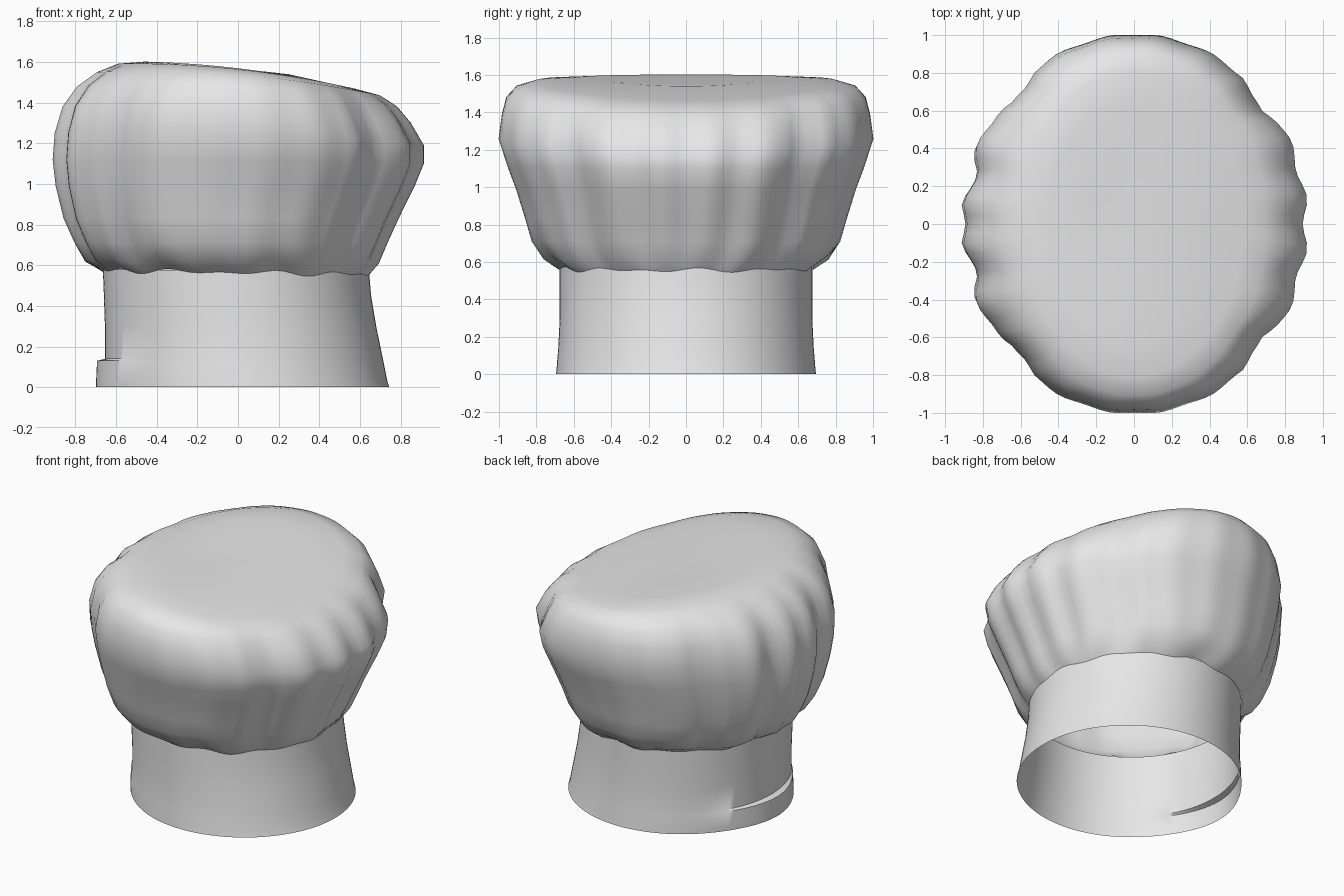
import bpy
import bmesh
from math import sin, cos, pi, exp

if "Cube" in bpy.data.objects:
    bpy.data.objects.remove(bpy.data.objects["Cube"], do_unlink=True)

SEGMENTS = 120

cloth = bpy.data.materials.new("white cloth")
cloth.use_nodes = True
cloth.diffuse_color = (0.8, 0.8, 0.8, 1)
cloth.node_tree.nodes["Principled BSDF"].inputs["Base Color"].default_value = (0.8, 0.8, 0.8, 1)


def pleat(a):
    """Depth of the gathered folds around the puff, strongest at the sides."""
    side = 0.2 + 0.8 * cos(a) ** 2
    depth = 0.035 * side * (0.5 + 0.5 * cos(20 * a + 0.5 * sin(4 * a)))
    for angle, amount in ((0.74, 0.045), (2.35, 0.045), (2.9, 0.03)):
        for c in (angle, -angle):
            depth += amount * exp(-((cos(a - c) - 1) / 0.006) ** 2)
    return depth


def loft(name, rings, ripple=0, flap=0, cap=None):
    """Skin tilted oval rings: left x, left z, right x, right z, half depth, fold strength, mid rise."""
    bm = bmesh.new()
    loops = []
    for n, (x0, z0, x1, z1, depth, fold, rise) in enumerate(rings):
        loop = []
        for i in range(SEGMENTS):
            a = 2 * pi * i / SEGMENTS
            t = 0.5 + 0.5 * cos(a)
            k = 1 - fold * pleat(a)
            if n < 3:
                k += flap * max(0, -cos(a)) ** 10
            mid, half = (x0 + x1) / 2, (x1 - x0) / 2
            z = z0 + (z1 - z0) * t + rise * sin(a) ** 2
            if n < 2:
                z += ripple * (sin(14 * a) + sin(9 * a + 1))
            loop.append(bm.verts.new((mid + half * k * cos(a), depth * k * sin(a), z)))
        loops.append(loop)
    for low, high in zip(loops, loops[1:]):
        for i in range(SEGMENTS):
            j = (i + 1) % SEGMENTS
            bm.faces.new((low[i], low[j], high[j], high[i]))
    if cap:
        tip = bm.verts.new(cap)
        for i in range(SEGMENTS):
            bm.faces.new((loops[-1][i], loops[-1][(i + 1) % SEGMENTS], tip))
    mesh = bpy.data.meshes.new(name)
    bm.to_mesh(mesh)
    bm.free()
    mesh.materials.append(cloth)
    obj = bpy.data.objects.new(name, mesh)
    bpy.context.collection.objects.link(obj)
    bpy.ops.object.select_all(action="DESELECT")
    obj.select_set(True)
    bpy.context.view_layer.objects.active = obj
    bpy.ops.object.shade_smooth_by_angle(angle=0.8)


# Head band, flared to the left, with a lifted hem flap on the right side
loft("head_band", [
    (-0.66, 0, 0.745, 0, 0.695, 0, 0),
    (-0.66, 0.03, 0.735, 0.03, 0.692, 0, 0),
    (-0.656, 0.13, 0.715, 0.13, 0.684, 0, 0),
    (-0.655, 0.14, 0.713, 0.14, 0.683, 0, 0),
    (-0.655, 0.3, 0.68, 0.3, 0.675, 0, 0),
    (-0.66, 0.45, 0.655, 0.45, 0.675, 0, 0),
    (-0.665, 0.58, 0.645, 0.57, 0.675, 0, 0),
], flap=0.055)

# Gathered puff with a sloping, softly flattened crown
loft("puffed_crown", [
    (-0.665, 0.575, 0.645, 0.555, 0.68, 0, 0),
    (-0.76, 0.625, 0.70, 0.615, 0.765, 0.7, 0),
    (-0.815, 0.71, 0.745, 0.71, 0.83, 1, 0),
    (-0.87, 0.83, 0.80, 0.83, 0.865, 1, 0),
    (-0.91, 0.99, 0.88, 0.99, 0.915, 1, 0),
    (-0.925, 1.12, 0.925, 1.10, 0.96, 1, 0),
    (-0.915, 1.25, 0.925, 1.19, 1.008, 1, 0.04),
    (-0.875, 1.38, 0.86, 1.30, 0.99, 0.9, 0.05),
    (-0.80, 1.48, 0.79, 1.38, 0.965, 0.6, 0.05),
    (-0.70, 1.55, 0.705, 1.435, 0.91, 0.3, 0.045),
    (-0.59, 1.592, 0.58, 1.468, 0.81, 0, 0.035),
    (-0.46, 1.602, 0.43, 1.5, 0.63, 0, 0.02),
    (-0.25, 1.58, 0.25, 1.54, 0.35, 0, 0.005),
], ripple=0.007, cap=(0, 0, 1.562))
